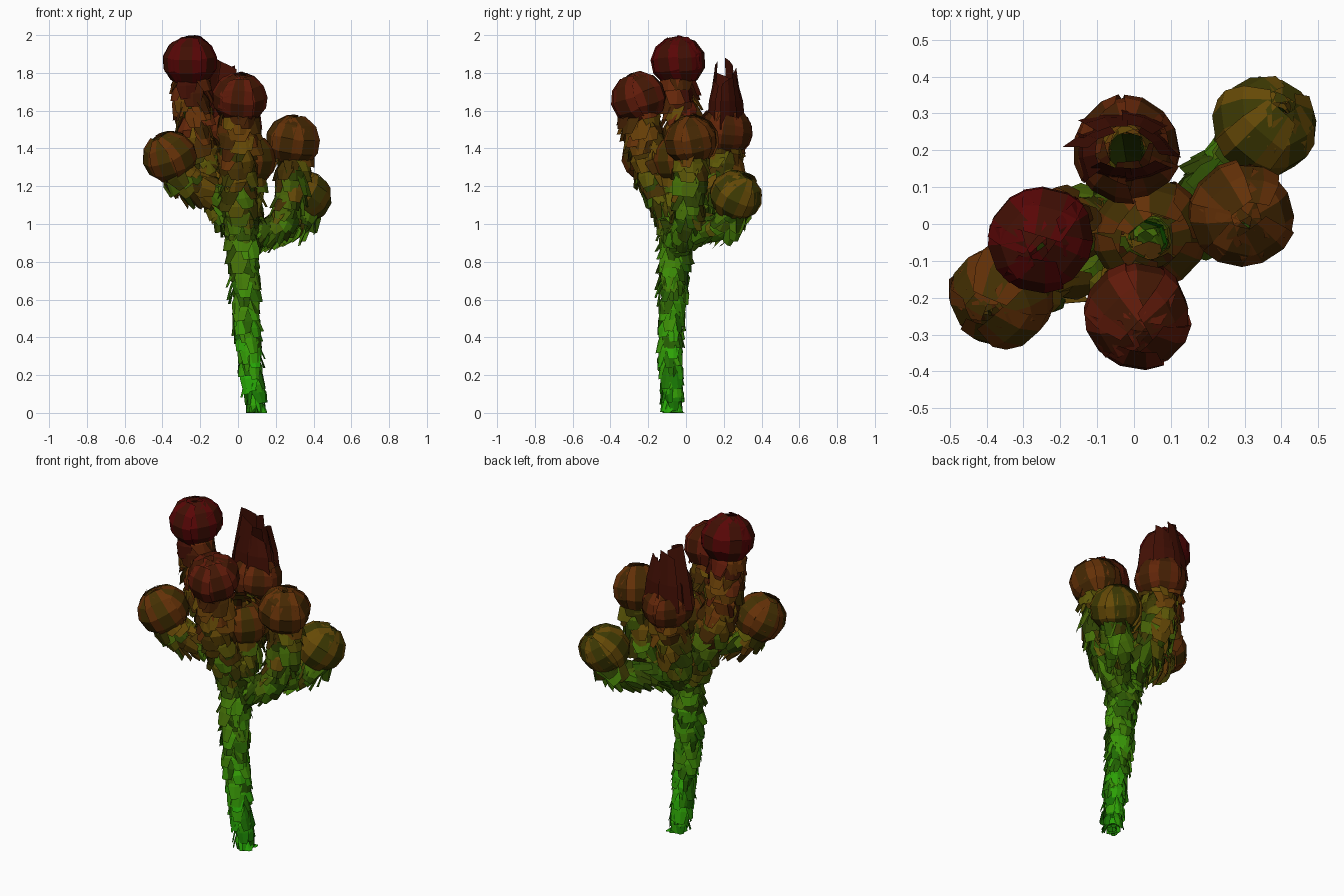
import bpy, bmesh, math, random
from mathutils import Vector

if "Cube" in bpy.data.objects:
    bpy.data.objects.remove(bpy.data.objects["Cube"])

random.seed(11)
UP = Vector((0, 0, 1))

# Height-graded materials, green at the foot to dark red at the top
STOPS = [(0.0, (0.02, 0.40, 0.002)), (0.6, (0.05, 0.24, 0.002)), (1.0, (0.06, 0.12, 0.002)),
         (1.2, (0.13, 0.075, 0.002)), (1.45, (0.13, 0.035, 0.002)), (1.7, (0.12, 0.012, 0.003)),
         (2.0, (0.1, 0.002, 0.002))]


def grade(z):
    for (z0, c0), (z1, c1) in zip(STOPS, STOPS[1:]):
        if z <= z1:
            t = max(0, (z - z0) / (z1 - z0))
            return [a + (b - a) * t for a, b in zip(c0, c1)]
    return STOPS[-1][1]


MATS = []
for i in range(17):
    for shade in (1.0, 0.45):
        m = bpy.data.materials.new("tone_%d_%d" % (i, shade * 100))
        m.diffuse_color = [c * shade for c in grade(i / 8)] + [1]
        m.use_nodes = True
        m.node_tree.nodes["Principled BSDF"].inputs["Base Color"].default_value = m.diffuse_color
        MATS.append(m)


def tone(z, dark=False):
    return 2 * max(0, min(16, round(z * 8))) + int(dark)


def finish(bm, name):
    for v in bm.verts:
        v.co.z = max(0, min(2, v.co.z))
    me = bpy.data.meshes.new(name)
    bm.to_mesh(me)
    bm.free()
    for m in MATS:
        me.materials.append(m)
    ob = bpy.data.objects.new(name, me)
    bpy.context.collection.objects.link(ob)


def sheet(bm, rows, mat, heart=None):
    """Grid of quads; heart colours the middle columns."""
    vs = [[bm.verts.new(p) for p in r] for r in rows]
    for a, b in zip(vs, vs[1:]):
        n = len(a) - 1
        for k in range(n):
            f = bm.faces.new((a[k], a[k + 1], b[k + 1], b[k]))
            f.material_index = heart if heart is not None and 0 < k < n - 1 else mat


def frame(axis):
    axis = axis.normalized()
    u = axis.cross(Vector((0.3, 1, 0.1))).normalized()
    return axis, u, axis.cross(u)


def sample(pts, t):
    # Catmull-Rom point on a path
    n = len(pts) - 1
    i = min(int(t * n), n - 1)
    f = t * n - i
    p1, p2 = pts[i], pts[i + 1]
    p0 = pts[i - 1] if i else p1 * 2 - p2
    p3 = pts[i + 2] if i + 2 <= n else p2 * 2 - p1
    return 0.5 * (2 * p1 + (p2 - p0) * f + (2 * p0 - 5 * p1 + 4 * p2 - p3) * f * f
                  + (3 * p1 - p0 - 3 * p2 + p3) * f ** 3)


def stalk(name, path, r0, r1, step=0.042, per_ring=6):
    """Thin core covered in overlapping, drooping blunt scales."""
    pts = [Vector(p) for p in path]
    bm = bmesh.new()
    length = sum((b - a).length for a, b in zip(pts, pts[1:]))
    n = max(3, int(length / step))
    core = []
    for i in range(n + 1):
        t = i / n
        c = sample(pts, t)
        d = sample(pts, min(1, t + .02)) - sample(pts, max(0, t - .02))
        axis, u, v = frame(d)
        r = r0 + (r1 - r0) * t
        core.append([c + (u * math.cos(k * math.tau / 6) + v * math.sin(k * math.tau / 6)) * r * .5
                     for k in range(7)])
        for k in range(per_ring):
            a = (k + 0.5 * (i % 2) + random.uniform(-.3, .3)) * math.tau / per_ring
            out = u * math.cos(a) + v * math.sin(a)
            side = axis.cross(out)
            down = (-axis - UP * 0.3 + side * random.uniform(-.2, .2)).normalized()
            L = random.uniform(0.10, 0.14)
            w = r * random.uniform(0.45, 0.65)
            flare = random.uniform(.9, 1.25)
            skew = random.uniform(-.15, .15)
            rows = []
            for s, rad, wd in ((0, .55, .7), (.5, .93, 1), (1, flare, .6)):
                p = c + axis * .06 + down * L * s
                rows.append([p + out * r * (rad - .13 - skew) - side * w * wd,
                             p + out * r * rad,
                             p + out * r * (rad - .13 + skew) + side * w * wd])
            sheet(bm, rows, tone(c.z + random.uniform(-.3, .1), random.random() < .4))
    sheet(bm, core, tone(pts[0].z, True))
    finish(bm, name)


def petals(bm, c, axis, r, count, th0, th1, half, dark):
    """Broad strips arching over a globe, crossing each other at the crown."""
    axis, u, v = frame(axis)
    turn = random.random() * 6
    for k in range(count):
        a = turn + k * math.tau / count + random.uniform(-.15, .15)
        out = u * math.cos(a) + v * math.sin(a)
        side = axis.cross(out)
        rr = r * random.uniform(.95, 1.0)
        end = th1 + random.uniform(-.2, .2)
        lean = random.uniform(-.06, .06)
        rows = []
        for i in range(5):
            th = th0 + (end - th0) * i / 4
            m = out * math.sin(th) + axis * math.cos(th) * .94
            w = half * (.8, 1, 1, .9, .6)[i]
            rows.append([c + rr * (m * (math.cos(w * j) + lean * j) + side * math.sin(w * j))
                         for j in (-1, -.4, .4, 1)])
        sheet(bm, rows, tone(c.z + .1, dark), tone(c.z - .05, True))


def flower(name, centre, axis, r=0.15, crown=0.15):
    """Globe of nested incurved petals."""
    c, axis = Vector(centre), Vector(axis)
    bm = bmesh.new()
    petals(bm, c, axis, r, 6, 2.5, crown + .1, .6, False)
    petals(bm, c, axis, r * .92, 6, 2.4, crown, .5, False)
    petals(bm, c, axis, r * .74, 5, 2.2, crown, .45, True)
    finish(bm, name)


# Main stem
stalk("main_stem", [(.1, -.07, .0), (.06, -.08, .35), (.03, -.07, .7), (.03, -.05, 1), (.04, -.04, 1.25)],
      .053, .108)

# Branches
stalk("tall_branch", [(0, -.04, 1.0), (-.12, 0, 1.2), (-.22, -.02, 1.45), (-.25, -.04, 1.75)], .088, .105)
stalk("front_branch", [(.02, -.06, 1.0), (.0, -.14, 1.2), (.0, -.21, 1.4), (.01, -.25, 1.6)], .088, .11)
stalk("back_branch", [(.02, -.02, 1.0), (-.01, .1, 1.15), (-.02, .18, 1.3), (-.02, .2, 1.45)], .088, .11)
stalk("right_branch", [(.09, -.03, .93), (.22, .0, 1.02), (.28, .02, 1.18), (.29, .03, 1.38)], .068, .1)
stalk("low_right_branch", [(.08, -.03, .95), (.2, .1, .99), (.3, .21, 1.01), (.35, .26, 1.09)], .06, .09)
stalk("left_branch", [(.0, -.05, 1.1), (-.14, -.11, 1.19), (-.26, -.16, 1.22), (-.33, -.19, 1.29)], .07, .095)

# Flower heads
flower("top_flower", (-.255, -.04, 1.86), (0, -.1, 1), .149)
flower("front_flower", (.01, -.25, 1.665), (.05, -.35, 1), .151)
flower("back_flower", (-.02, .205, 1.49), (0, .1, 1), .15, .6)
flower("right_flower", (.29, .025, 1.44), (.15, -.2, 1), .149)
flower("low_right_flower", (.355, .265, 1.15), (.5, .45, 1), .146)
flower("left_flower", (-.36, -.195, 1.355), (-.4, -.4, 1), .148)
flower("centre_flower", (.04, -.03, 1.34), (.05, -.1, 1), .16, .5)

# Upright ragged blades of the unopened bud on the back flower (x offset, y offset, turn, top)
bm = bmesh.new()
for dx, dy, turn, top in ((-.09, .03, .5, 1.88), (-.04, -.06, -.2, 1.86), (.05, -.06, .3, 1.77),
                          (.08, .02, -.8, 1.78), (.04, .07, 2.8, 1.8), (-.05, .07, 3.3, 1.84),
                          (0, 0, 1.4, 1.8), (-.1, -.02, 1.7, 1.74)):
    side = Vector((math.cos(turn), math.sin(turn), 0))
    out = Vector((dx, dy, 0))
    rows = []
    for z, spread, w, cut in ((1.5, 1.25, .07, 0), (1.65, 1.1, .06, 0), (top, .75, .042, .04)):
        p = Vector((-.02, .205, z)) + out * spread
        rows.append([p - side * w, p + out * .1 - UP * cut * .4, p + side * w - UP * cut])
    sheet(bm, rows, tone(1.7, True))
finish(bm, "back_bud_blades")
